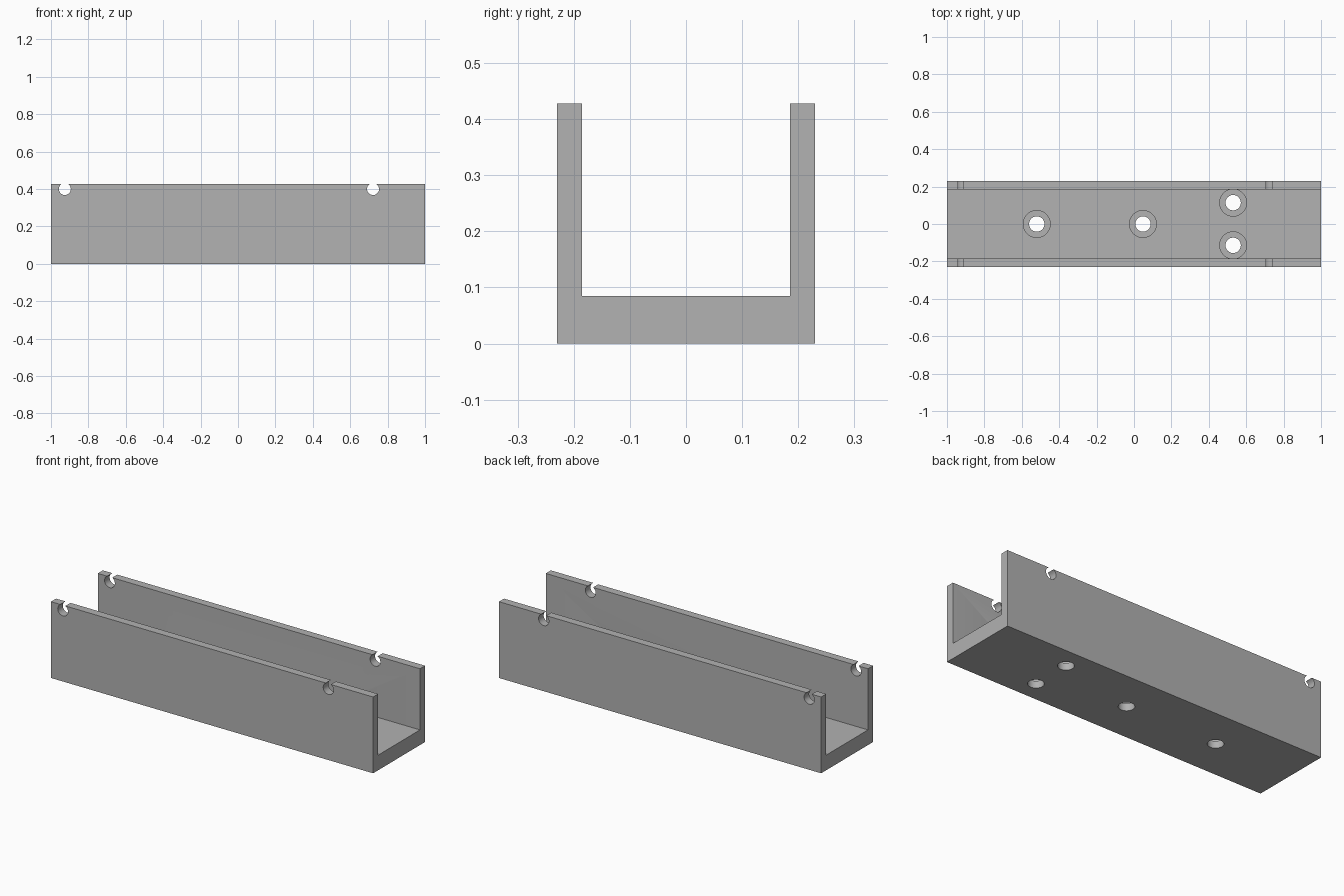
import bpy
import bmesh
from math import pi, radians
from mathutils import Vector

LENGTH, HALF_W, HEIGHT = 2.0, 0.23, 0.428
WALL, FLOOR = 0.045, 0.085

cube = bpy.data.objects.get("Cube")
if cube:
    bpy.data.objects.remove(cube, do_unlink=True)

grey = bpy.data.materials.new("plain grey")
grey.use_nodes = True
colour = (0.445, 0.445, 0.445, 1)
grey.diffuse_color = colour
grey.node_tree.nodes["Principled BSDF"].inputs["Base Color"].default_value = colour


def cut_cylinder(target, radius, depth, location, rotation=(0, 0, 0)):
    """Cut a round hole into the target and discard the cutter."""
    bpy.ops.mesh.primitive_cylinder_add(vertices=48, radius=radius, depth=depth,
                                        location=location, rotation=rotation)
    cutter = bpy.context.object
    cutter.name = "hole_cutter"
    cutter.hide_render = True
    cutter.data.materials.append(grey)
    mod = target.modifiers.new("hole", 'BOOLEAN')
    mod.operation = 'DIFFERENCE'
    mod.solver = 'EXACT'
    mod.object = cutter
    bpy.context.view_layer.objects.active = target
    bpy.ops.object.modifier_apply(modifier=mod.name)
    bpy.data.objects.remove(cutter, do_unlink=True)


# U-shaped channel: cross-section extruded along x
inner = HALF_W - WALL
half = [(HALF_W, 0), (HALF_W, HEIGHT), (inner, HEIGHT), (inner, FLOOR)]
profile = half + [(-y, z) for y, z in reversed(half)]
bm = bmesh.new()
face = bm.faces.new([bm.verts.new((-LENGTH / 2, y, z)) for y, z in profile])
ext = bmesh.ops.extrude_face_region(bm, geom=[face])
bmesh.ops.translate(bm, vec=Vector((LENGTH, 0, 0)),
                    verts=[g for g in ext["geom"] if isinstance(g, bmesh.types.BMVert)])
bmesh.ops.recalc_face_normals(bm, faces=bm.faces[:])
mesh = bpy.data.meshes.new("channel")
bm.to_mesh(mesh)
bm.free()
mesh.materials.append(grey)
channel = bpy.data.objects.new("channel", mesh)
bpy.context.collection.objects.link(channel)

# Open round notches through the top of both walls
for x in (-0.926, 0.722):
    cut_cylinder(channel, 0.032, 1, (x, 0, 0.4), (pi / 2, 0, 0))

# Stepped screw holes in the floor
for x, y in ((-0.52, 0), (0.048, 0), (0.53, 0.114), (0.53, -0.114)):
    cut_cylinder(channel, 0.041, 0.3, (x, y, 0))
    cut_cylinder(channel, 0.072, 0.09, (x, y, FLOOR))

bpy.ops.object.select_all(action='DESELECT')
channel.select_set(True)
bpy.context.view_layer.objects.active = channel
bpy.ops.object.shade_smooth_by_angle(angle=radians(30))
